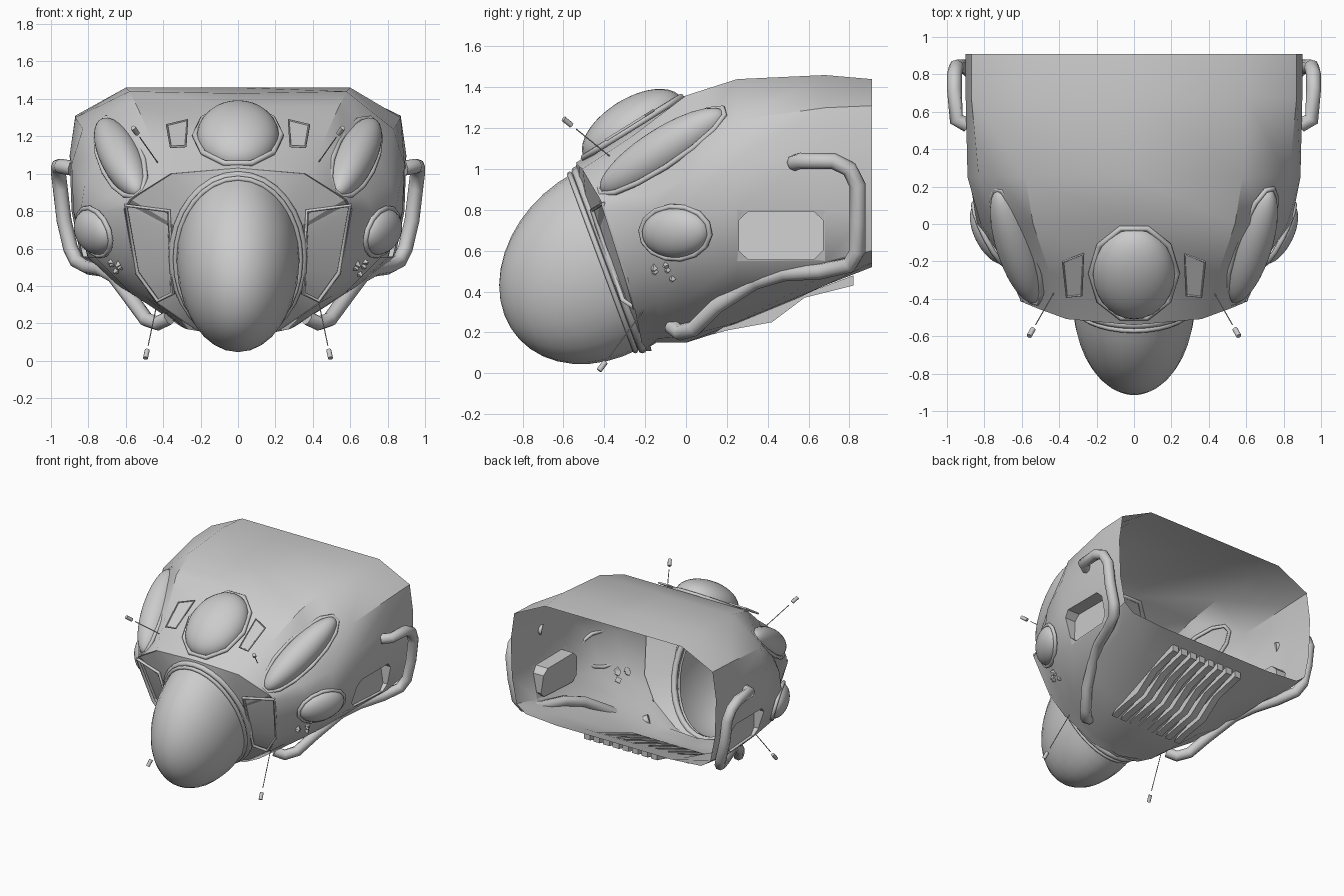
import bpy, bmesh, math
from mathutils import Vector, Matrix
from mathutils.bvhtree import BVHTree

cube = bpy.data.objects.get("Cube")
if cube:
    bpy.data.objects.remove(cube, do_unlink=True)

grey = bpy.data.materials.new("hull_grey")
grey.use_nodes = True
grey.diffuse_color = (0.6, 0.6, 0.6, 1)
grey.node_tree.nodes["Principled BSDF"].inputs["Base Color"].default_value = grey.diffuse_color


def finish(obj, angle=35):
    obj.data.materials.clear()
    obj.data.materials.append(grey)
    bpy.ops.object.select_all(action="DESELECT")
    obj.select_set(True)
    bpy.context.view_layer.objects.active = obj
    bpy.ops.object.shade_smooth_by_angle(angle=math.radians(angle))
    return obj


def make(name, bm, angle=35):
    mesh = bpy.data.meshes.new(name)
    bm.to_mesh(mesh)
    bm.free()
    obj = bpy.data.objects.new(name, mesh)
    bpy.context.collection.objects.link(obj)
    return finish(obj, angle)


def tube(name, points, radius, closed=False):
    curve = bpy.data.curves.new(name, "CURVE")
    curve.dimensions = "3D"
    curve.bevel_depth = radius
    curve.bevel_resolution = 2
    curve.use_fill_caps = True
    spline = curve.splines.new("POLY")
    spline.points.add(len(points) - 1)
    for p, co in zip(spline.points, points):
        p.co = (*co, 1)
    spline.use_cyclic_u = closed
    obj = bpy.data.objects.new(name, curve)
    bpy.context.collection.objects.link(obj)
    bpy.ops.object.select_all(action="DESELECT")
    obj.select_set(True)
    bpy.context.view_layer.objects.active = obj
    bpy.ops.object.convert(target="MESH")
    return finish(bpy.context.object, 50)


def frame(centre, normal, along):
    """Local axes: z is the surface normal, y runs along the part."""
    z = Vector(normal).normalized()
    y = Vector(along)
    y = (y - z * y.dot(z)).normalized()
    rot = Matrix((y.cross(z), y, z)).transposed().to_4x4()
    return Matrix.Translation(centre) @ rot


def ellipse(mat, rx, ry, count, lift=0.0):
    return [mat @ Vector((rx * math.cos(a), ry * math.sin(a), lift))
            for a in (math.tau * i / count for i in range(count))]


def dome(name, mat, size, shear=0.0):
    bm = bmesh.new()
    bmesh.ops.create_uvsphere(bm, u_segments=28, v_segments=20, radius=1)
    low = [v for v in bm.verts if v.co.z < -0.01]
    bmesh.ops.delete(bm, geom=low, context="VERTS")
    for v in bm.verts:
        x, y, z = (c * s for c, s in zip(v.co, size))
        v.co = mat @ Vector((x, y - shear * z, z))
    return make(name, bm, 60)


# Hull sections: start y, lean, then (x, z) from top centre to bottom centre
sections = [
    (0.91, 0, [(0, 1.44), (.6, 1.44), (.87, 1.31), (.9, 1.1), (.89, .8), (.85, .6), (.77, .54), (.5, .52), (0, .52)]),
    (0.68, 0, [(0, 1.46), (.6, 1.46), (.87, 1.3), (.9, 1.1), (.88, .8), (.83, .55), (.71, .48), (.45, .43), (0, .43)]),
    (0.25, 0, [(0, 1.43), (.58, 1.44), (.83, 1.24), (.89, 1.05), (.88, .8), (.8, .55), (.64, .4), (.4, .25), (0, .23)]),
    (0.0, 0, [(0, 1.36), (.54, 1.36), (.74, 1.09), (.82, .95), (.84, .8), (.76, .55), (.57, .36), (.3, .18), (0, .15)]),
    (-0.3, .15, [(0, 1.18), (.45, 1.16), (.61, .97), (.68, .88), (.72, .8), (.65, .52), (.51, .35), (.28, .17), (0, .15)]),
    (-0.54, .36, [(0, 1.03), (.36, 1.0), (.52, .9), (.58, .86), (.61, .81), (.55, .47), (.44, .31), (.22, .16), (0, .11)]),
]


def ring(start, lean, half):
    pts = [Vector((x, start + lean * (half[0][1] - z) + (0.16 * x * x if lean else 0), z)) for x, z in half]
    return pts + [Vector((-p.x, p.y, p.z)) for p in pts[-2:0:-1]]


def loft(bm, loops):
    rows = [[bm.verts.new(p) for p in loop] for loop in loops]
    for a, b in zip(rows, rows[1:]):
        for i in range(len(a)):
            j = (i + 1) % len(a)
            bm.faces.new((a[i], a[j], b[j], b[i]))


def in_vent(face):
    c = face.calc_center_median()
    return abs(c.x) > .8 and .4 < c.y < .5 and .6 < c.z < .75


rings = [ring(*s) for s in sections]
bm = bmesh.new()
loft(bm, rings)
bmesh.ops.recalc_face_normals(bm, faces=bm.faces)
if sum(f.normal.z for f in bm.faces if f.calc_center_median().z > 1.3) < 0:
    bmesh.ops.reverse_faces(bm, faces=bm.faces)
surface = BVHTree.FromBMesh(bm)

# Recessed side vents with clipped corners and a sloping back wall
for f in [f for f in bm.faces if in_vent(f)]:
    side = math.copysign(1, f.calc_center_median().x)
    bmesh.ops.inset_individual(bm, faces=[f], thickness=.012)
    bmesh.ops.bevel(bm, geom=list(f.verts), offset=.045, affect="VERTICES", segments=1)
    inner = max((g for g in bm.faces if in_vent(g) and g.calc_center_median().x * side > 0),
                key=lambda g: len(g.verts))
    out = bmesh.ops.extrude_discrete_faces(bm, faces=[inner])["faces"][0]
    for v in out.verts:
        v.co.x -= side * (.02 + .35 * (v.co.z - .55))
make("hull_shell", bm, 40)

# Nose bubble and the front bulkhead around it, recessed at the windows
nose = frame((0, -.39, .55), (0, -.937, -.349), (0, -.349, .937))
dome("nose_bubble", nose, (.33, .46, .56), .13)
front = []
for a, b in zip(rings[-1], rings[-1][1:] + rings[-1][:1]):
    front += [a, (a + b) / 2]
back = [p + Vector((-.02 * p.x, .04 if p.z < .84 else .004, 0)) for p in front]
inner = []
for p in front:
    q = nose.inverted() @ p
    a = math.atan2(q.y / .46, q.x / .33)
    inner.append(nose @ Vector((.33 * math.cos(a), .46 * math.sin(a), -.01)))
bm = bmesh.new()
loft(bm, [front, back, inner])
bmesh.ops.recalc_face_normals(bm, faces=bm.faces)
make("front_bulkhead", bm, 25)
tube("nose_frame_outer", ellipse(nose, .35, .465, 32, -.015), .022, True)
tube("nose_frame_inner", ellipse(nose, .335, .46, 32, .02), .014, True)

# Top bubble with its faceted collar
top = frame((0, -.26, 1.2), (0, -.53, .85), (0, .85, .53))
dome("top_bubble", top, (.22, .28, .145))
tube("top_bubble_collar", ellipse(top, .23, .295, 10, .005), .016, True)

for s, label in ((1, "left"), (-1, "right")):
    # Frame of the front window
    window = [(.37, -.46, .8), (.6, -.405, .83), (.54, -.29, .47), (.43, -.25, .32), (.35, -.31, .36)]
    tube(label + "_window_frame", [(s * x, y, z) for x, y, z in window], .012, True)

    # Long upper blister and round side blister
    upper = frame((s * .625, -.115, 1.085), (s * .6, -.55, .56), (s * .21, .58, .4))
    dome(label + "_upper_blister", upper, (.11, .37, .115))
    tube(label + "_upper_blister_rim", ellipse(upper, .12, .38, 14, .005), .014, True)
    port = frame((s * .765, -.05, .69), (s * .87, -.42, -.25), (s * .35, .8, .1))
    dome(label + "_side_blister", port, (.125, .18, .085))
    tube(label + "_side_blister_rim", ellipse(port, .132, .188, 14, .005), .014, True)

    # Bent grab pipe wrapping from the flank to the belly
    path = [(.89, .53, 1.03), (.95, .56, 1.04), (.96, .72, 1.04), (.96, .8, 1.0), (.95, .84, .92),
            (.93, .84, .75), (.895, .84, .6), (.86, .8, .53), (.8, .66, .5), (.73, .48, .49),
            (.66, .34, .45), (.57, .15, .33), (.49, .04, .22), (.43, -.03, .2), (.37, -.07, .23)]
    tube(label + "_pipe", [(s * x, y, z) for x, y, z in path], .04)

    # Trapezoid panel beside the top bubble
    quad = [(.27, .13), (.38, .08), (.36, -.14), (.28, -.13)]
    corners = [top @ Vector((s * x, y, .02)) for x, y in quad]
    tube(label + "_brow_panel_frame", corners, .007, True)
    bm = bmesh.new()
    bm.faces.new([bm.verts.new(p) for p in corners[::-s]])
    make(label + "_brow_panel", bm)

    # Needle probes with small capsule tips
    for part, root, tip in (("lower", (.43, -.2, .32), (.49, -.41, .035)),
                            ("upper", (.43, -.37, 1.06), (.55, -.58, 1.23))):
        root, tip = (Vector((s * p[0], p[1], p[2])) for p in (root, tip))
        way = (tip - root).normalized()
        tube(f"{label}_{part}_needle", [root, tip - way * .06], .003)
        tube(f"{label}_{part}_probe", [tip - way * .027, tip - way * .018, tip + way * .027], .014)

    # Cluster of small chips under the side blister
    bm = bmesh.new()
    for y, z in ((-.21, .46), (-.15, .5), (-.14, .44), (-.2, .4), (-.13, .38)):
        spot = surface.find_nearest(Vector((s * .75, y, z)))
        mat = frame(spot[0], spot[1], (0, 1, y + z))
        bmesh.ops.create_cone(bm, cap_ends=True, segments=4, radius1=.028, radius2=.008, depth=.04, matrix=mat)
    make(label + "_vent_chips", bm)

# Belly grille of bent slats running fore and aft
profile = [(.13, .19), (.2, .21), (.42, .25), (.58, .37), (.82, .43), (.82, .48), (.5, .36), (.2, .24)]
bm = bmesh.new()
for i in range(8):
    x = -.294 + .084 * i
    loops = [[bm.verts.new((x + d, y, z)) for y, z in profile] for d in (-.027, .027)]
    bm.faces.new(loops[0])
    bm.faces.new(loops[1][::-1])
    for k in range(len(profile)):
        bm.faces.new((loops[0][k - 1], loops[0][k], loops[1][k], loops[1][k - 1]))
bmesh.ops.recalc_face_normals(bm, faces=bm.faces)
make("belly_grille", bm)
